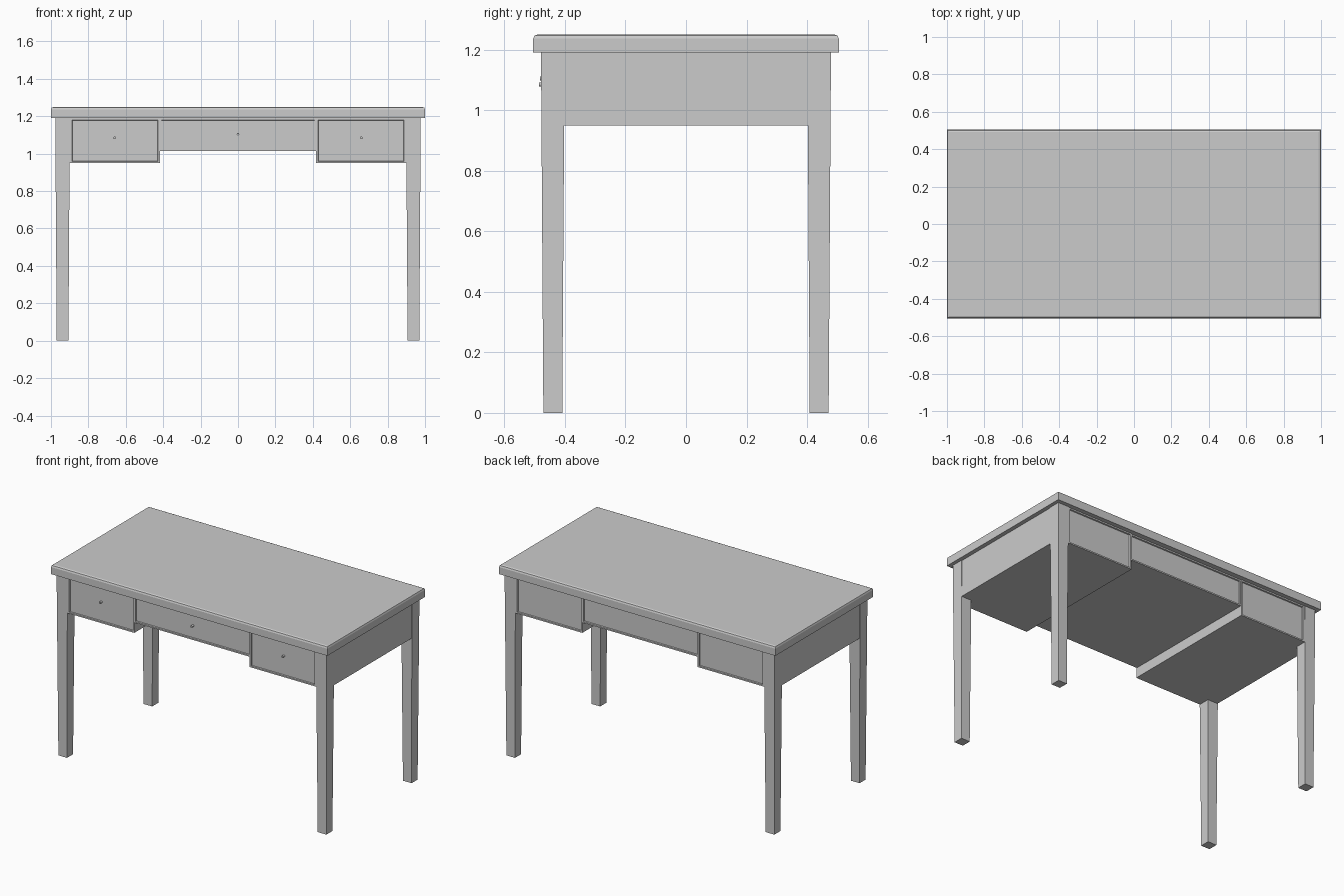
import bpy, bmesh
from mathutils import Matrix

cube = bpy.data.objects.get("Cube")
if cube:
    bpy.data.objects.remove(cube, do_unlink=True)

grey = bpy.data.materials.new("plain grey")
grey.use_nodes = True
COLOUR = (0.6, 0.6, 0.6, 1)
grey.diffuse_color = COLOUR
grey.node_tree.nodes["Principled BSDF"].inputs["Base Color"].default_value = COLOUR


def finish(name, bm):
    bmesh.ops.recalc_face_normals(bm, faces=bm.faces)
    mesh = bpy.data.meshes.new(name)
    bm.to_mesh(mesh)
    bm.free()
    mesh.materials.append(grey)
    obj = bpy.data.objects.new(name, mesh)
    bpy.context.collection.objects.link(obj)
    return obj


def box(lo, hi):
    bm = bmesh.new()
    bmesh.ops.create_cube(bm, size=1)
    for v in bm.verts:
        v.co = [(a + b) / 2 + c * (b - a) for a, b, c in zip(lo, hi, v.co)]
    return bm


# Table top with a softened upper edge
bm = box((-1, -0.505, 1.19), (1, 0.505, 1.25))
rim = [e for e in bm.edges if all(v.co.z > 1.24 for v in e.verts)]
bmesh.ops.bevel(bm, geom=rim, offset=0.014, segments=2, affect='EDGES', profile=0.5)
finish("table_top", bm)


# Drawer cases: framed, recessed panels on front and back
def drawer_case(name, x0, x1, depth, bottom, panel):
    bm = box((x0, -depth, bottom), (x1, depth, 1.19))
    # split off the hidden ends so the panel sits between the legs
    for cut in panel:
        bmesh.ops.bisect_plane(bm, geom=bm.verts[:] + bm.edges[:] + bm.faces[:],
                               plane_co=(cut, 0, 0), plane_no=(1, 0, 0))
    bm.normal_update()
    faces = [f for f in bm.faces if abs(f.normal.y) > 0.9
             and panel[0] < f.calc_center_median().x < panel[1]]
    bmesh.ops.inset_individual(bm, faces=faces, thickness=0.013, depth=0)
    bmesh.ops.inset_individual(bm, faces=faces, thickness=0.003, depth=-0.008)
    return finish(name, bm)


drawer_case("centre_drawer_case", -0.42, 0.42, 0.472, 1.015, (-0.419, 0.419))
drawer_case("left_drawer_case", 0.417, 0.973, 0.476, 0.95, (0.418, 0.897))
drawer_case("right_drawer_case", -0.973, -0.417, 0.476, 0.95, (-0.897, -0.418))

# Tapered legs
for sx, side in ((1, "left"), (-1, "right")):
    for sy, end in ((-1, "front"), (1, "back")):
        bm = box((-0.039, -0.039, 0), (0.039, 0.039, 1.19))
        for v in bm.verts:
            if v.co.z < 0.1:
                v.co.x *= 0.8
                v.co.y *= 0.8
        bmesh.ops.translate(bm, verts=bm.verts, vec=(sx * 0.938, sy * 0.44, 0))
        finish(f"{end}_{side}_leg", bm)

# Small drawer knobs on the front
for name, x, z, y in (("left", 0.66, 1.085, -0.476), ("centre", 0, 1.105, -0.473),
                      ("right", -0.66, 1.085, -0.476)):
    bm = bmesh.new()
    bmesh.ops.create_cone(bm, cap_ends=True, segments=12, radius1=0.007, radius2=0.007,
                          depth=0.02, matrix=Matrix.Translation((x, y, z))
                          @ Matrix.Rotation(1.5708, 4, 'X'))
    finish(f"{name}_drawer_knob", bm)
